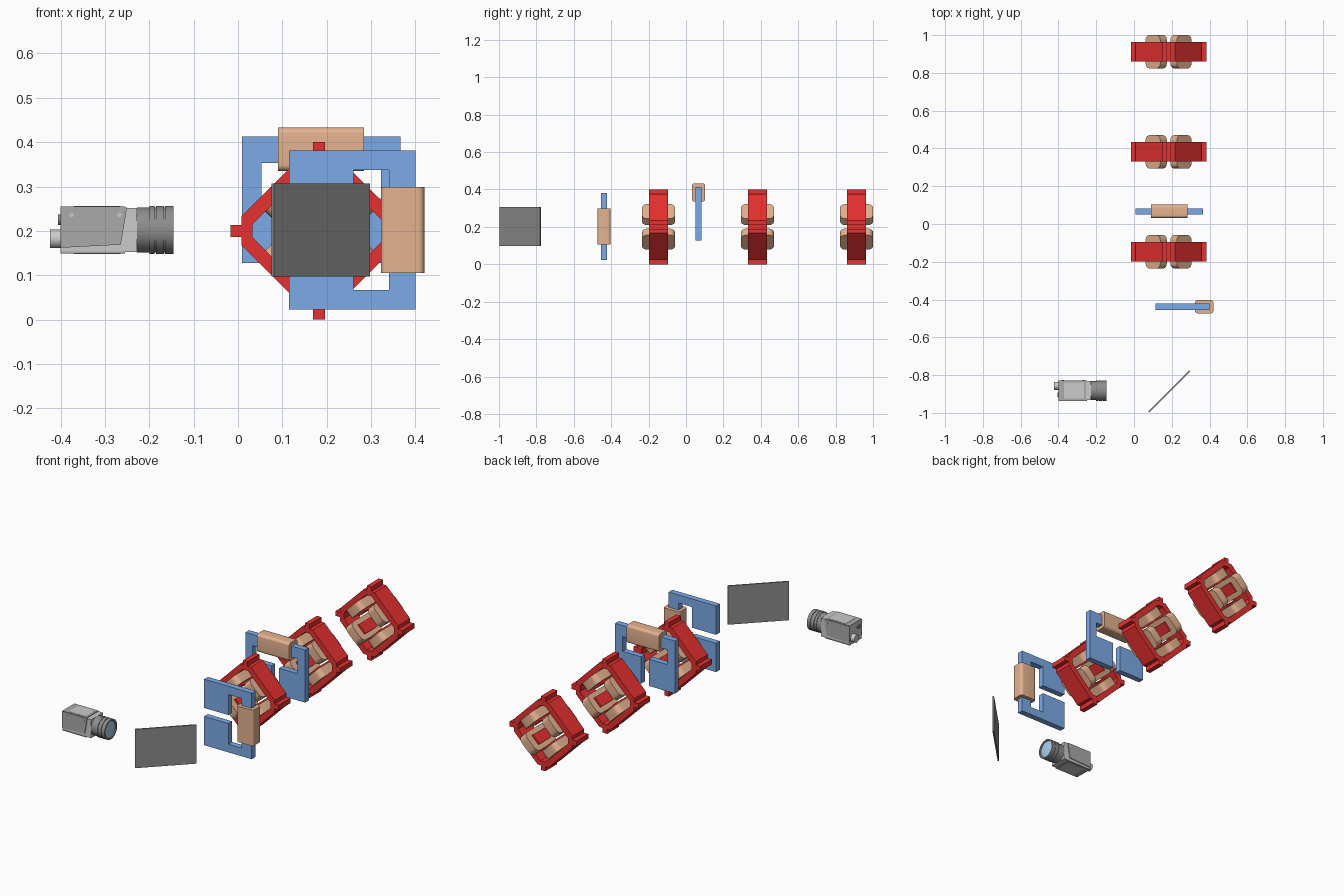
import bpy, bmesh, math
from mathutils import Matrix, Vector

if "Cube" in bpy.data.objects:
    bpy.data.objects.remove(bpy.data.objects["Cube"])


def material(name, rgb):
    m = bpy.data.materials.new(name)
    m.diffuse_color = (*rgb, 1)
    m.use_nodes = True
    m.node_tree.nodes["Principled BSDF"].inputs["Base Color"].default_value = m.diffuse_color
    return m


RED = material("red_paint", (0.80, 0.03, 0.03))
BLUE = material("blue_paint", (0.20, 0.40, 0.80))
COPPER = material("copper", (0.78, 0.45, 0.28))
DARK = material("dark_grey", (0.27, 0.27, 0.27))
MID = material("mid_grey", (0.40, 0.40, 0.40))
LIGHT = material("light_grey", (0.68, 0.68, 0.68))
GLASS = material("lens_glass", (0.40, 0.62, 0.85))


def finish(name, bm, mat, matrix=Matrix(), smooth=False):
    bmesh.ops.recalc_face_normals(bm, faces=bm.faces)
    me = bpy.data.meshes.new(name)
    bm.to_mesh(me)
    bm.free()
    me.transform(matrix)
    me.materials.append(mat)
    ob = bpy.data.objects.new(name, me)
    bpy.context.collection.objects.link(ob)
    if smooth:
        bpy.ops.object.select_all(action='DESELECT')
        ob.select_set(True)
        bpy.context.view_layer.objects.active = ob
        bpy.ops.object.shade_smooth_by_angle(angle=math.radians(35))
    return ob


def add_box(bm, lo, hi):
    lo, hi = Vector(lo), Vector(hi)
    m = Matrix.Translation((lo + hi) / 2) @ Matrix.Diagonal((*(hi - lo), 1))
    return bmesh.ops.create_cube(bm, size=1, matrix=m)['verts']


def box(name, lo, hi, mat, matrix=Matrix(), radius=0, axis=0):
    """Box, optionally with the edges along one axis rounded."""
    bm = bmesh.new()
    add_box(bm, lo, hi)
    if radius:
        edges = [e for e in bm.edges
                 if abs((e.verts[0].co - e.verts[1].co).normalized()[axis]) > 0.9]
        bmesh.ops.bevel(bm, geom=edges, offset=radius, segments=6, profile=0.5, affect='EDGES')
    return finish(name, bm, mat, matrix, radius > 0)


def prism(name, pts, y0, y1, mat, matrix=Matrix()):
    """Profile in x,z pushed along y."""
    bm = bmesh.new()
    f = bm.faces.new([bm.verts.new((x, y0, z)) for x, z in pts])
    top = bmesh.ops.extrude_face_region(bm, geom=[f])['geom']
    bmesh.ops.translate(bm, vec=(0, y1 - y0, 0),
                        verts=[v for v in top if isinstance(v, bmesh.types.BMVert)])
    return finish(name, bm, mat, matrix)


def turned(name, pts, mat, x, y, z):
    """Profile of (x, radius) spun around the x axis."""
    bm = bmesh.new()
    vs = [bm.verts.new((a, 0, r)) for a, r in pts]
    es = [bm.edges.new(p) for p in zip(vs, vs[1:])]
    bmesh.ops.spin(bm, geom=vs + es, axis=(1, 0, 0), cent=(0, 0, 0),
                   angle=math.tau, steps=40)
    bmesh.ops.remove_doubles(bm, verts=bm.verts, dist=1e-5)
    return finish(name, bm, mat, Matrix.Translation((x, y, z)), True)


def spin_y(deg):
    return Matrix.Rotation(math.radians(deg), 4, 'Y')


# Four-pole magnets: diamond yoke with corner tabs, poles and coils
def octagon(flat, half):
    return [p for c in ((1, 0), (0, 1), (-1, 0), (0, -1)) for p in
            ((c[0] * flat + c[1] * half, c[1] * flat - c[0] * half),
             (c[0] * flat - c[1] * half, c[1] * flat + c[0] * half))]


def four_pole_magnet(n, y):
    place = Matrix.Translation((0.183, y, 0.2))
    d = 0.051
    bm = bmesh.new()
    rings = [[bm.verts.new((x, s, z)) for x, z in octagon(*o)]
             for o, s in (((0.175, 0.033), -d), ((0.175, 0.033), d),
                          ((0.150, 0.015), d), ((0.150, 0.015), -d))]
    for a, b in zip(rings, rings[1:] + rings[:1]):
        for i in range(8):
            j = (i + 1) % 8
            bm.faces.new((a[i], a[j], b[j], b[i]))
    bmesh.ops.recalc_face_normals(bm, faces=bm.faces)
    for i in range(4):
        tab = add_box(bm, (0.17, -d, -0.0135), (0.2, d, 0.0135))
        bmesh.ops.transform(bm, matrix=spin_y(90 * i), verts=tab)
        pole = add_box(bm, (0.058, -d, -0.028), (0.13, d, 0.028))
        bmesh.ops.transform(bm, matrix=spin_y(90 * i + 45), verts=pole)
    finish(f"magnet_{n}_yoke", bm, RED, place)
    for i in range(4):
        box(f"magnet_{n}_coil_{i + 1}", (0.068, -0.088, -0.055), (0.117, 0.088, 0.055),
            COPPER, place @ spin_y(90 * i + 45), 0.028, 0)


for n, y in enumerate((-0.147, 0.382, 0.912), 1):
    four_pole_magnet(n, y)


# Steering magnets: C-shaped yoke with a coil around the back leg
def steering_magnet(name, matrix):
    half = [(0.225, 0.135), (0.145, 0.135), (0.145, 0.023), (0, 0.023), (0, 0.179), (0.285, 0.179)]
    pts = half + [(x, -z) for x, z in reversed(half)]
    prism(name + "_yoke", pts, -0.016, 0.016, BLUE, matrix)
    box(name + "_coil", (0.207, -0.035, -0.097), (0.305, 0.035, 0.097), COPPER, matrix, 0.014, 2)


steering_magnet("side_steerer", Matrix.Translation((0.115, -0.438, 0.202)))
steering_magnet("top_steerer", Matrix.Translation((0.1875, 0.067, 0.128)) @ spin_y(-90))

# Angled screen
box("screen", (-0.153, -0.004, -0.105), (0.153, 0.004, 0.105), DARK,
    Matrix.Translation((0.187, -0.887, 0.202)) @ Matrix.Rotation(math.radians(45), 4, 'Z'))

# Camera body with side, top and bottom covers
CY, CZ = -0.882, 0.202
box("camera_body", (-0.400, CY - 0.050, 0.152), (-0.228, CY + 0.050, 0.252), LIGHT)
cover = [(-0.400, 0.253), (-0.250, 0.253), (-0.264, 0.169), (-0.380, 0.163), (-0.400, 0.163)]
for side, s in (("front", -1), ("back", 1)):
    prism(f"camera_{side}_cover", cover, CY + s * 0.048, CY + s * 0.054, MID)
    for x in (-0.375, -0.267):
        bm = bmesh.new()
        bmesh.ops.create_cone(bm, cap_ends=True, segments=16, radius1=0.005, radius2=0.005, depth=0.004,
                              matrix=Matrix.Translation((x, CY + s * 0.054, 0.236))
                              @ Matrix.Rotation(math.pi / 2, 4, 'X'))
        finish(f"camera_{side}_screw", bm, LIGHT, smooth=True)
for part, z in (("top", 0.251), ("bottom", 0.149)):
    box(f"camera_{part}_cover", (-0.400, CY - 0.052, z), (-0.255, CY + 0.052, z + 0.004), MID)
    box(f"camera_{part}_panel", (-0.370, CY - 0.042, z - 0.001), (-0.265, CY + 0.042, z + 0.005), LIGHT)

# Rear connector and socket
turned("camera_connector", [(0, 0), (0, 0.021), (0.03, 0.021)], LIGHT, -0.424, -0.857, 0.182)
turned("camera_socket", [(0, 0), (0, 0.012), (0.01, 0.012)], DARK, -0.406, -0.905, 0.225)

# Lens barrel with grooves, and glass
turned("lens_barrel", [(0, 0), (0, 0.051), (0.028, 0.051), (0.028, 0.054), (0.040, 0.054),
                       (0.040, 0.051), (0.043, 0.051), (0.043, 0.054), (0.061, 0.054),
                       (0.061, 0.051), (0.064, 0.051), (0.064, 0.054), (0.083, 0.054),
                       (0.083, 0.046), (0.077, 0.044), (0.077, 0)], DARK, -0.228, CY, CZ)
turned("lens_glass", [(0, 0.044), (0.003, 0.03), (0.004, 0)], GLASS, -0.150, CY, CZ)
